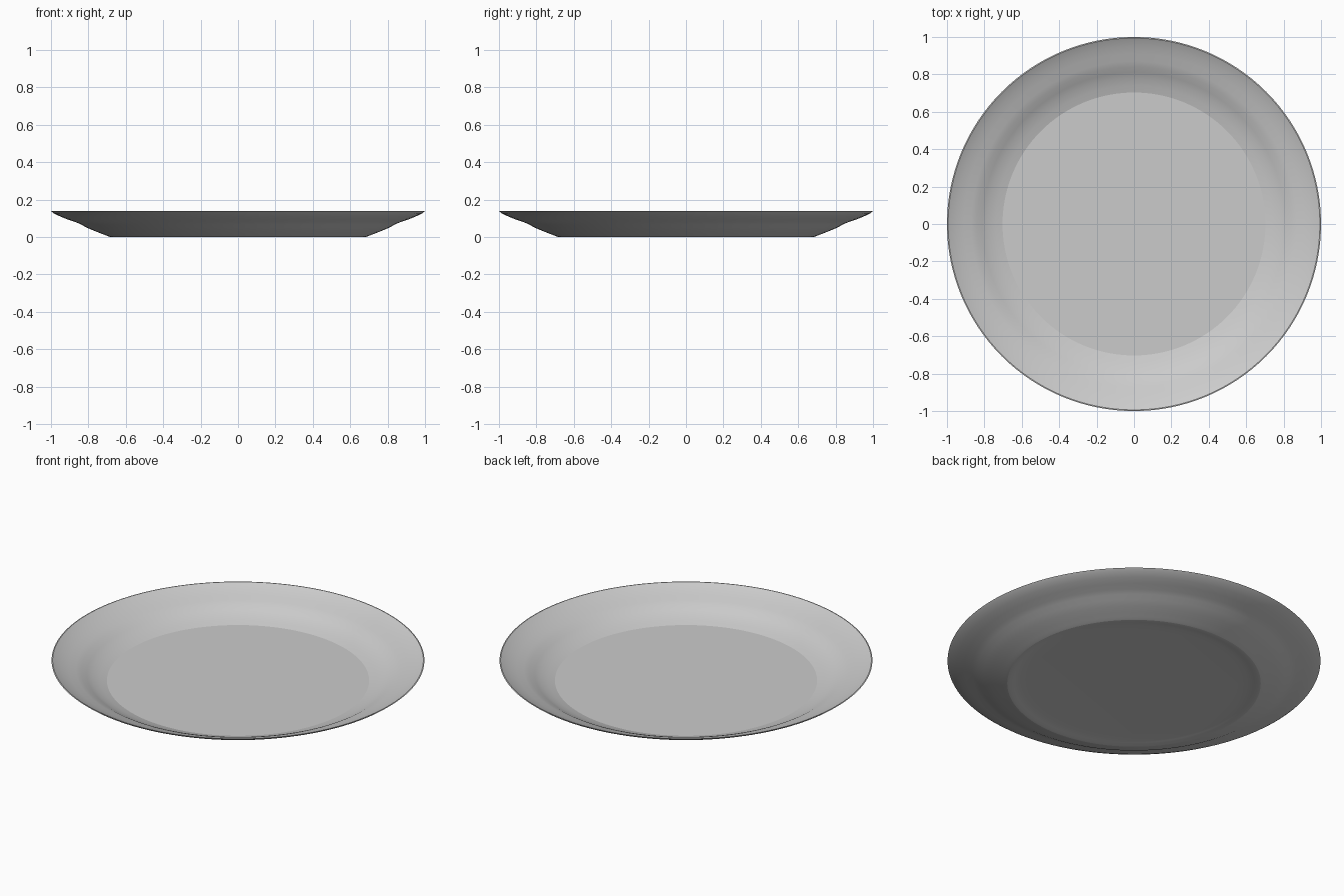
import bpy, bmesh, math

if "Cube" in bpy.data.objects:
    bpy.data.objects.remove(bpy.data.objects["Cube"])

SEGMENTS = 128

# Plate cross-section (radius, height): floor, stepped rim, underside, foot ring, recess
PROFILE = [
    (0.0, 0.02), (0.703, 0.02),
    (0.74, 0.031), (0.78, 0.045), (0.81, 0.060), (0.84, 0.077), (0.87, 0.089),
    (0.91, 0.102), (0.95, 0.118), (0.98, 0.132), (0.994, 0.14),
    (1.0, 0.139),
    (0.985, 0.127), (0.95, 0.110), (0.91, 0.094), (0.87, 0.081), (0.84, 0.068),
    (0.81, 0.051), (0.77, 0.034), (0.73, 0.018), (0.705, 0.009),
    (0.69, 0.003), (0.68, 0.0), (0.665, 0.0),
    (0.645, 0.005), (0.61, 0.009), (0.56, 0.011), (0.0, 0.011),
]

# Spin the profile around z
bm = bmesh.new()
verts = [bm.verts.new((r, 0, z)) for r, z in PROFILE]
edges = [bm.edges.new(pair) for pair in zip(verts, verts[1:])]
bmesh.ops.spin(bm, geom=verts + edges, cent=(0, 0, 0), axis=(0, 0, 1),
               angle=math.tau, steps=SEGMENTS, use_duplicate=False)
bmesh.ops.remove_doubles(bm, verts=bm.verts, dist=0.0002)
bmesh.ops.recalc_face_normals(bm, faces=bm.faces)
mesh = bpy.data.meshes.new("plate")
bm.to_mesh(mesh)
bm.free()

plate = bpy.data.objects.new("plate", mesh)
bpy.context.collection.objects.link(plate)

# Smooth shading, crisp floor edge and lip
bpy.context.view_layer.objects.active = plate
plate.select_set(True)
bpy.ops.object.shade_smooth_by_angle(angle=math.radians(15))
